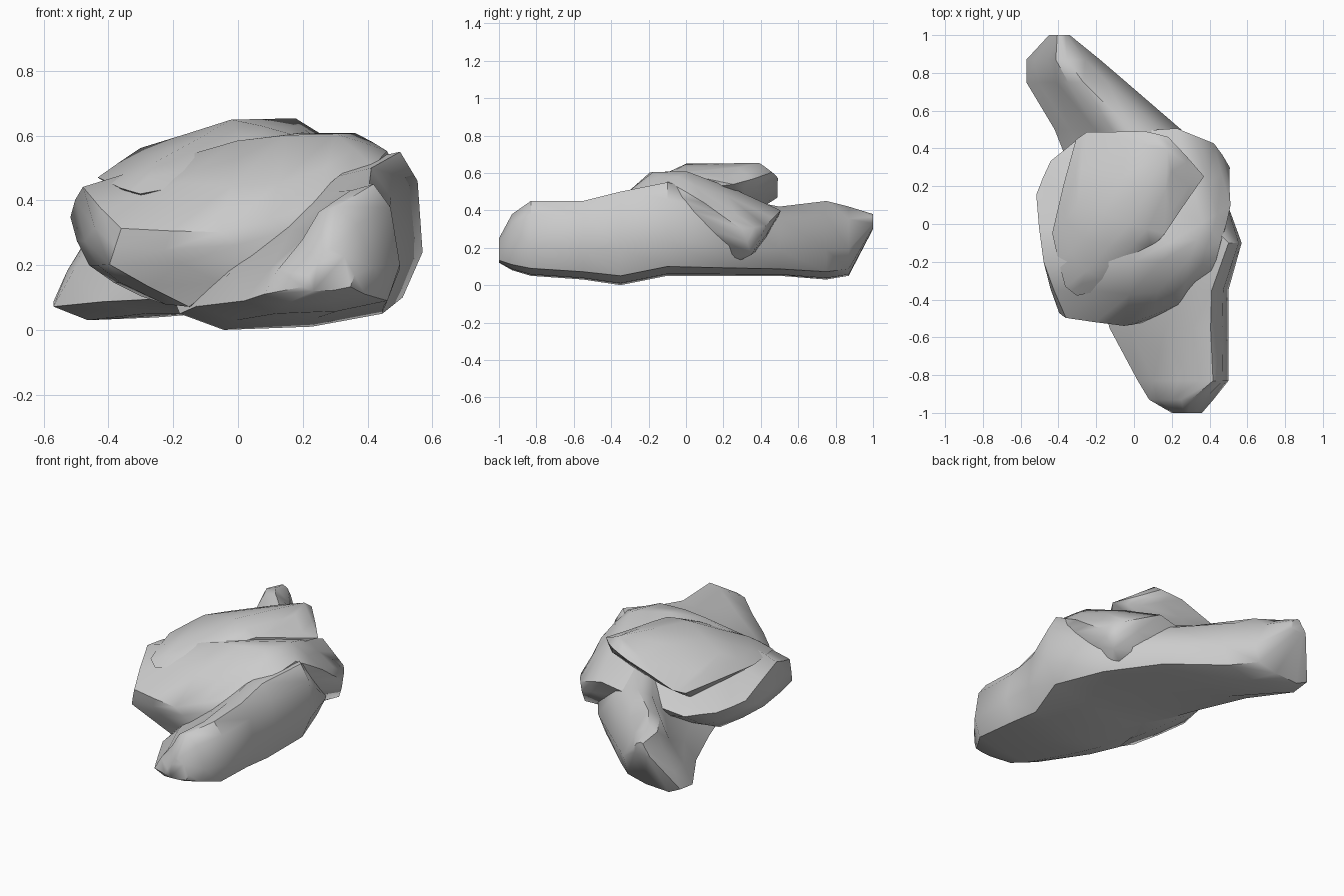
import bpy
import bmesh
import math
from mathutils import Vector, noise

default = bpy.data.objects.get("Cube")
if default:
    bpy.data.objects.remove(default, do_unlink=True)

# One plain stone colour
stone = bpy.data.materials.new("grey_stone")
stone.use_nodes = True
grey = (0.6, 0.6, 0.6, 1.0)
stone.diffuse_color = grey
shader = next(n for n in stone.node_tree.nodes if n.type == 'BSDF_PRINCIPLED')
shader.inputs["Base Color"].default_value = grey
shader.inputs["Roughness"].default_value = 0.8


def finish(name, bm, angle):
    """Turn a bmesh into a smooth-shaded stone object."""
    bmesh.ops.recalc_face_normals(bm, faces=bm.faces[:])
    mesh = bpy.data.meshes.new(name)
    bm.to_mesh(mesh)
    bm.free()
    mesh.materials.append(stone)
    obj = bpy.data.objects.new(name, mesh)
    bpy.context.collection.objects.link(obj)
    bpy.ops.object.select_all(action='DESELECT')
    obj.select_set(True)
    bpy.context.view_layer.objects.active = obj
    bpy.ops.object.shade_smooth_by_angle(angle=math.radians(angle))
    return obj


def boulder(name, corners, bulge=0.12, rough=0.012):
    """Wrap the corner points (in hundredths) in a hull, then round and roughen it."""
    bm = bmesh.new()
    for corner in corners:
        bm.verts.new(Vector(corner) / 100)
    hull = bmesh.ops.convex_hull(bm, input=bm.verts[:])
    loose = [v for v in bm.verts if not v.link_faces]
    bmesh.ops.delete(bm, geom=loose, context='VERTS')
    bmesh.ops.recalc_face_normals(bm, faces=bm.faces[:])
    bm.normal_update()
    bmesh.ops.subdivide_edges(bm, edges=bm.edges[:], cuts=1,
                              smooth=bulge, use_grid_fill=True)
    for v in bm.verts:
        v.co += noise.noise_vector(v.co * 4) * rough
    return finish(name, bm, 50)


def long_boulder(name, sections):
    """Loft ridged sections: y, left, right, bottom, top, ridge position in percent."""
    bm = bmesh.new()
    rings = []
    for y, left, right, bottom, top, ridge in sections:
        r = ridge / 100
        shape = [(0, .1), (r * .22, .36), (r * .58, .66), (r - .1, .95),
                 (r + .05, 1), ((r + 1.1) / 2, .82), (1, .38),
                 (.92, .1), (.6, .02), (.2, 0)]
        ring = []
        for u, w in shape:
            x = left + (right - left) * min(u, 1)
            z = bottom + (top - bottom) * w
            ring.append(bm.verts.new(Vector((x, y, z)) / 100))
        rings.append(ring)
    for a, b in zip(rings, rings[1:]):
        for i in range(len(a)):
            j = (i + 1) % len(a)
            bm.faces.new((a[i], a[j], b[j], b[i]))
    bm.faces.new(rings[0])
    bm.faces.new(rings[-1])
    return finish(name, bm, 50)


# Long stone lying diagonally underneath
long_boulder("long_base_rock", [
    (-100, 20, 36, 12, 25, 50),
    (-93, 8, 42, 8, 38, 60),
    (-83, 2, 50, 5, 45, 78),
    (-55, -13, 50, 3, 45, 80),
    (-35, -18, 50, 0, 50, 82),
    (-10, -20, 57, 5, 55, 86),
    (20, -30, 46, 5, 48, 60),
    (50, -42, 25, 5, 42, 55),
    (75, -57, -4, 3, 45, 52),
    (87, -57, -18, 5, 42, 50),
    (100, -45, -34, 30, 38, 50),
])

# Broad tilted boulder resting on it
boulder("middle_rock", [
    (-52, 15, 35), (-47, -20, 44), (-40, -47, 20), (-36, -50, 31),
    (-5, -54, 30), (5, -52, 22), (-15, -44, 7), (25, -42, 40),
    (42, -25, 50), (46, -10, 55), (36, 0, 61), (30, -18, 60),
    (0, -20, 58), (51, 10, 44), (51, 30, 30), (42, 43, 32),
    (22, 51, 40), (45, 35, 16), (-30, 45, 30), (-44, 34, 32),
    (-30, 10, 10), (20, 20, 10), (-46, -10, 20),
], bulge=0.08)

# Flat slab on the top
boulder("top_slab", [
    (-43, -5, 47), (-36, -33, 44), (-30, -38, 42), (-8, -33, 46),
    (2, -20, 55), (-2, 0, 65), (18, 39, 65), (-25, -25, 52),
    (16, -5, 60), (22, 15, 61), (37, 25, 54), (25, 36, 52),
    (18, 46, 60), (5, 49, 57), (-25, 49, 47), (-31, 45, 45),
    (-30, 10, 56), (-25, 30, 35), (5, 30, 40),
], bulge=0.03, rough=0.008)
